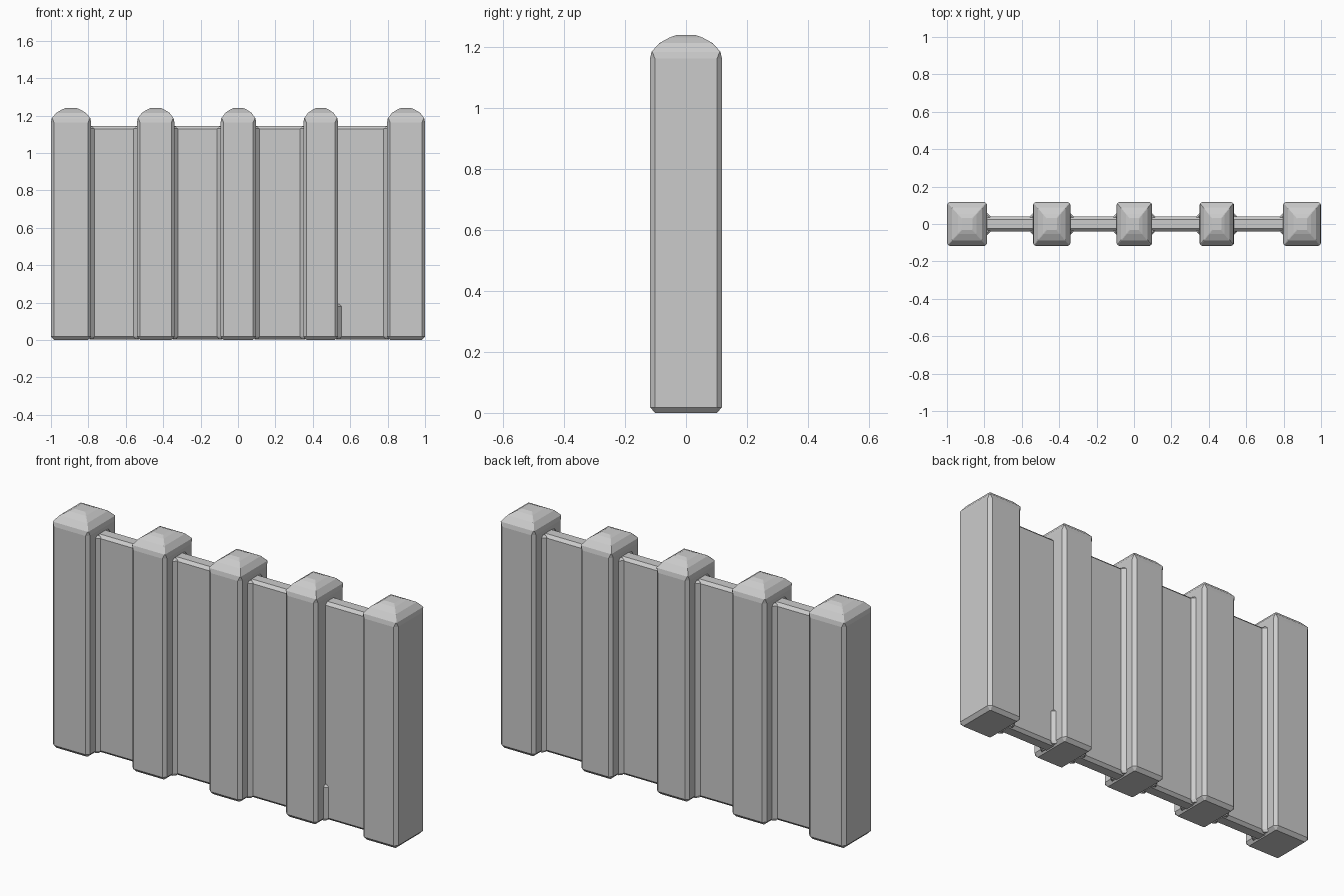
import bpy, bmesh

if "Cube" in bpy.data.objects:
    bpy.data.objects.remove(bpy.data.objects["Cube"])

PANEL_Y, PANEL_TOP, BEV = 0.04, 1.143, 0.015
POSTS = [(-1.0, -0.785), (-0.54, -0.34), (-0.093, 0.097), (0.35, 0.535), (0.797, 1.0)]


def loft(name, rings):
    """Skin a stack of equal-length vertex rings and cap both ends."""
    bm = bmesh.new()
    rows = [[bm.verts.new(p) for p in ring] for ring in rings]
    n = len(rows[0])
    for a, b in zip(rows, rows[1:]):
        for i in range(n):
            j = (i + 1) % n
            bm.faces.new((a[i], a[j], b[j], b[i]))
    bm.faces.new(rows[0])
    bm.faces.new(rows[-1])
    bmesh.ops.recalc_face_normals(bm, faces=bm.faces)
    mesh = bpy.data.meshes.new(name)
    bm.to_mesh(mesh)
    bm.free()
    obj = bpy.data.objects.new(name, mesh)
    bpy.context.collection.objects.link(obj)
    return obj


def chamfered_ring(cx, hx, hy, c, z):
    quarter = [(hx, hy - c), (hx - c, hy)]
    half = quarter + [(-x, y) for x, y in reversed(quarter)]
    return [(cx + x, y, z) for x, y in half + [(-x, -y) for x, y in half]]


# posts with chamfered corners and faceted domed tops
for k, (x0, x1) in enumerate(POSTS):
    cx, hx, hy = (x0 + x1) / 2, (x1 - x0) / 2, 0.118
    rings = [chamfered_ring(cx, hx - 0.017, hy - 0.017, 0.003, 0.0),
             chamfered_ring(cx, hx, hy, 0.016, 0.018),
             chamfered_ring(cx, hx, hy, 0.016, 1.163)]
    for f, z in ((0.96, 1.185), (0.74, 1.214), (0.46, 1.232), (0.27, 1.24)):
        rings.append(chamfered_ring(cx, hx * f, hy * f, 0.003, z))
    loft(f"post_{k + 1}", rings)

# thin wall panels with chamfered top and bottom edges
half = [(PANEL_Y - BEV, 0.003), (PANEL_Y, 0.018),
        (PANEL_Y, PANEL_TOP - BEV), (PANEL_Y - BEV, PANEL_TOP)]
section = half + [(-y, z) for y, z in reversed(half)]
for k in range(len(POSTS) - 1):
    a, b = POSTS[k][1], POSTS[k + 1][0]
    loft(f"panel_{k + 1}", [[(x, y, z) for y, z in section] for x in (a - 0.01, b + 0.01)])

    # sloped joint strips where each panel meets its posts
    for side, x, d in (("left", a, 1), ("right", b, -1)):
        top = 0.18 if (k == 3 and side == "left") else 1.13
        w = 0.018
        for face, s in (("front", -1), ("back", 1)):
            def tri(e, z):
                return [(x - d * 0.005, s * 0.03, z),
                        (x + d * e, s * 0.036, z),
                        (x + d * e, s * PANEL_Y, z),
                        (x - d * 0.005, s * (PANEL_Y + e + 0.005), z)]
            loft(f"joint_{face}_{side}_{k + 1}",
                 [tri(w * 0.5, 0.005), tri(w, 0.018), tri(w, top), tri(w * 0.3, top + 0.012)])
